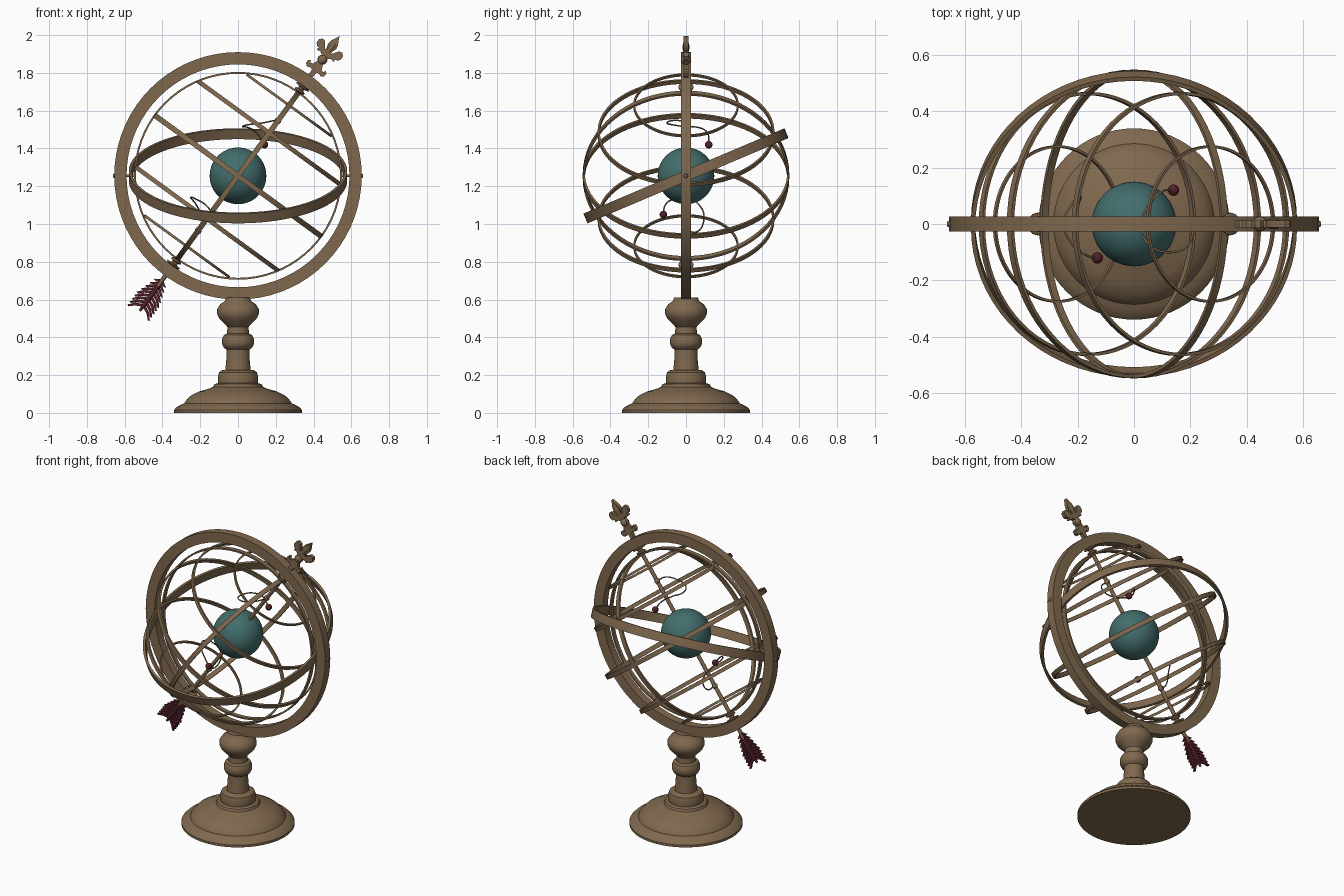
import bpy, bmesh, math
from mathutils import Matrix, Vector

if "Cube" in bpy.data.objects:
    bpy.data.objects.remove(bpy.data.objects["Cube"])

CENTRE = Matrix.Translation((0, 0, 1.255))
TILT = CENTRE @ Matrix.Rotation(math.radians(36), 4, 'Y')   # frame whose z is the polar axis
R = lambda deg, axis: Matrix.Rotation(math.radians(deg), 4, axis)


def material(name, colour):
    m = bpy.data.materials.new(name)
    m.diffuse_color = (*colour, 1)
    m.use_nodes = True
    m.node_tree.nodes["Principled BSDF"].inputs["Base Color"].default_value = m.diffuse_color
    return m


BRONZE = material("aged_bronze", (0.215, 0.14, 0.077))
TEAL = material("teal_globe", (0.055, 0.155, 0.15))
RED = material("dark_red", (0.085, 0.015, 0.02))


def finish(bm, name, mat, frame=Matrix(), angle=35):
    bmesh.ops.recalc_face_normals(bm, faces=bm.faces)
    mesh = bpy.data.meshes.new(name)
    bm.to_mesh(mesh)
    bm.free()
    mesh.transform(frame)
    mesh.materials.append(mat)
    ob = bpy.data.objects.new(name, mesh)
    bpy.context.collection.objects.link(ob)
    bpy.context.view_layer.objects.active = ob
    ob.select_set(True)
    bpy.ops.object.shade_smooth_by_angle(angle=math.radians(angle))
    ob.select_set(False)
    return ob


def lathe(name, profile, mat, frame=Matrix(), closed=False, n=64):
    bm = bmesh.new()
    rows = [[bm.verts.new((r * math.cos(2 * math.pi * i / n), r * math.sin(2 * math.pi * i / n), z))
             for i in range(n)] for r, z in profile]
    pairs = list(zip(rows, rows[1:]))
    if closed:
        pairs.append((rows[-1], rows[0]))
    for a, b in pairs:
        for i in range(n):
            j = (i + 1) % n
            bm.faces.new((a[i], a[j], b[j], b[i]))
    if not closed:
        bm.faces.new(rows[0])
        bm.faces.new(rows[-1])
    return finish(bm, name, mat, frame)


def ring(name, inner, outer, width, frame, z=0):
    h = width / 2
    return lathe(name, [(inner, z - h), (outer, z - h), (outer, z + h), (inner, z + h)],
                 BRONZE, frame, closed=True, n=72)


def ball(name, radius, mat, frame, seg=24):
    bm = bmesh.new()
    bmesh.ops.create_uvsphere(bm, u_segments=seg, v_segments=seg // 2, radius=radius)
    return finish(bm, name, mat, frame)


def plate(name, outlines, thick, mat, frame):
    """Flat outlines in the local x-z plane, extruded along y."""
    bm = bmesh.new()
    for pts in outlines:
        f = bm.faces.new([bm.verts.new((u, -thick / 2, v)) for u, v in pts])
        new = bmesh.ops.extrude_face_region(bm, geom=[f])['geom']
        bmesh.ops.translate(bm, vec=(0, thick, 0),
                            verts=[g for g in new if isinstance(g, bmesh.types.BMVert)])
    return finish(bm, name, mat, frame)


def wire(name, pts, radius):
    cu = bpy.data.curves.new(name, 'CURVE')
    cu.dimensions = '3D'
    cu.bevel_depth = radius
    cu.bevel_resolution = 2
    cu.use_fill_caps = True
    cu.materials.append(BRONZE)
    sp = cu.splines.new('BEZIER')
    sp.bezier_points.add(len(pts) - 1)
    for p, co in zip(sp.bezier_points, pts):
        p.co = co
        p.handle_left_type = p.handle_right_type = 'AUTO'
    ob = bpy.data.objects.new(name, cu)
    bpy.context.collection.objects.link(ob)


# turned pedestal
lathe("pedestal", [(0.339, 0), (0.339, 0.015), (0.325, 0.03), (0.305, 0.042), (0.285, 0.05), (0.28, 0.06),
                   (0.255, 0.088), (0.21, 0.112), (0.155, 0.128), (0.132, 0.138), (0.125, 0.152),
                   (0.105, 0.158), (0.107, 0.19), (0.1, 0.215), (0.085, 0.226), (0.067, 0.228),
                   (0.062, 0.28), (0.06, 0.335), (0.075, 0.345), (0.085, 0.365), (0.085, 0.39),
                   (0.075, 0.412), (0.058, 0.42), (0.056, 0.455), (0.075, 0.475), (0.1, 0.5),
                   (0.111, 0.525), (0.11, 0.55), (0.095, 0.575), (0.07, 0.592), (0.063, 0.61)], BRONZE)

# heavy upright meridian ring and tilted horizon band with its pivots
ring("meridian_ring", 0.59, 0.655, 0.054, CENTRE @ R(90, 'X'))
ring("ecliptic_band", 0.563, 0.578, 0.056, CENTRE @ R(23, 'X'))
for side in (-1, 1):
    lathe("pivot_pin", [(0.007, 0.55), (0.007, 0.655), (0.012, 0.655), (0.008, 0.662)], BRONZE,
          CENTRE @ R(90 * side, 'Y'), n=12)

# inner sphere of thin rings
ring("upright_colure", 0.54, 0.55, 0.028, CENTRE @ R(90, 'X'))
ring("side_colure", 0.535, 0.547, 0.028, TILT @ R(90, 'Y'))
ring("equator_ring", 0.535, 0.547, 0.028, TILT)
for side, label in ((1, "north"), (-1, "south")):
    ring(label + "_tropic_ring", 0.457, 0.468, 0.023, TILT, 0.281 * side)
    ring(label + "_polar_ring", 0.27, 0.279, 0.014, TILT, 0.461 * side)
    # collars on the axis where it meets the rings
    flip = TILT @ R(0 if side > 0 else 180, 'X')
    lathe(label + "_collar", [(0.013, 0.545), (0.03, 0.552), (0.03, 0.56), (0.016, 0.565), (0.018, 0.575),
                              (0.04, 0.578), (0.04, 0.585), (0.016, 0.595)], BRONZE, flip, n=16)

# axis rod and globe
lathe("axis_rod", [(0.012, -0.72), (0.012, 0.69)], BRONZE, TILT, n=16)
ball("globe", 0.15, TEAL, TILT, 48)

# two small moons on curling wires
arms = {
    "upper": [(0.21, 0, 1.545), (0.195, -0.07, 1.548), (0.13, -0.1, 1.535), (0.05, -0.07, 1.525),
              (0.025, 0, 1.515), (0.055, 0.07, 1.51), (0.1, 0.115, 1.48), (0.14, 0.12, 1.42)],
    "lower": [(-0.21, 0, 0.965), (-0.2, 0.06, 0.96), (-0.19, 0.095, 1.03), (-0.22, 0.07, 1.1),
              (-0.25, 0, 1.14), (-0.22, -0.07, 1.13), (-0.17, -0.11, 1.1), (-0.13, -0.12, 1.05)]}
for label, pts in arms.items():
    wire(label + "_moon_arm", pts, 0.004)
    ball(label + "_moon", 0.02, RED, Matrix.Translation(pts[-1]))
    ball(label + "_arm_hub", 0.018, BRONZE, Matrix.Translation(pts[0]), 16)

# lily-shaped arrow tip: right half outline, mirrored
half = [(0.013, 0.65), (0.014, 0.685), (0.03, 0.69), (0.045, 0.682), (0.06, 0.695), (0.06, 0.715),
        (0.048, 0.722), (0.042, 0.708), (0.028, 0.715), (0.018, 0.74), (0.026, 0.76), (0.016, 0.778),
        (0.036, 0.79), (0.05, 0.785), (0.058, 0.79), (0.052, 0.8), (0.066, 0.802), (0.078, 0.815),
        (0.078, 0.838), (0.064, 0.852), (0.046, 0.848), (0.034, 0.832), (0.022, 0.812), (0.017, 0.82),
        (0.026, 0.848), (0.022, 0.87), (0.01, 0.893)]
plate("lily_tip", [half + [(0, 0.915)] + [(-u, v) for u, v in reversed(half)]], 0.024, BRONZE, TILT)
lathe("lily_knob", [(0.012, 0.735), (0.024, 0.748), (0.027, 0.76), (0.024, 0.772), (0.012, 0.785)],
      BRONZE, TILT, n=16)
lathe("lily_petal_core", [(0.01, 0.79), (0.018, 0.83), (0.019, 0.85), (0.012, 0.88), (0.002, 0.912)],
      BRONZE, TILT, n=12)

# feathered arrow tail: swept barbs either side of a quill
barbs = []
for i in range(9):
    v = -0.672 - i * 0.021
    w = 0.04 + 0.034 * min(1, i / 4)
    for s in (-1, 1):
        barbs.append([(0, v), (s * w * 0.6, v - 0.022), (s * w, v - w * 0.75),
                      (s * w * 0.85, v - w * 0.75 - 0.004), (s * w * 0.5, v - 0.035), (0, v - 0.017)])
plate("tail_feathers", barbs, 0.012, RED, TILT)
lathe("tail_quill", [(0.012, -0.665), (0.012, -0.84), (0.006, -0.885)], RED, TILT, n=12)
